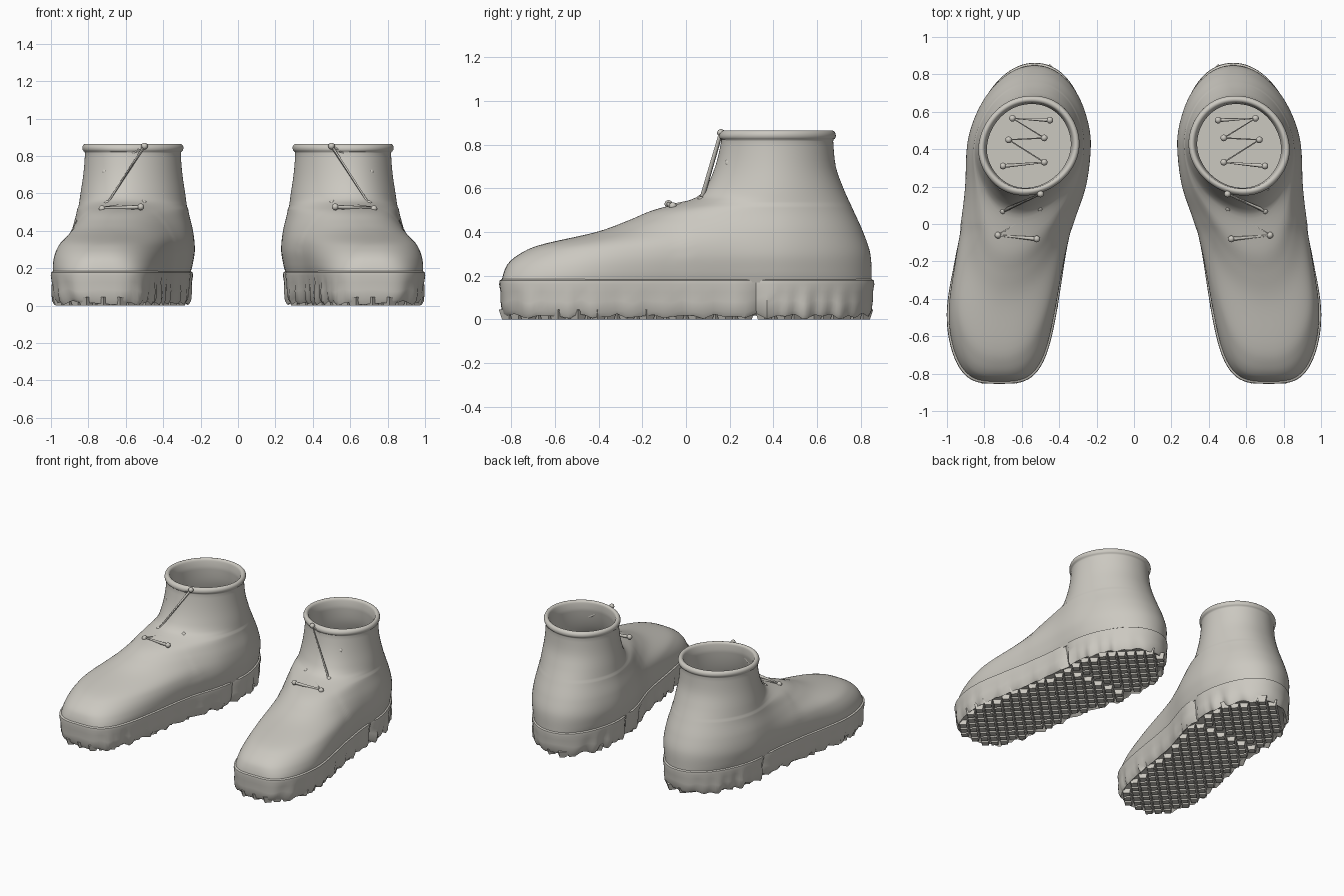
import bpy, bmesh
from math import sin, cos, pi, radians
from mathutils import Vector, Matrix

if "Cube" in bpy.data.objects:
    bpy.data.objects.remove(bpy.data.objects["Cube"])

leather = bpy.data.materials.new("warm_grey")
leather.use_nodes = True
GREY = (0.6, 0.58, 0.53, 1)
leather.diffuse_color = GREY
leather.node_tree.nodes["Principled BSDF"].inputs["Base Color"].default_value = GREY

SIDES = (("left", 1), ("right", -1))
N = 160       # points around each section
MID = 0.42    # y of the ankle axis


def curve_through(points):
    """Smooth function through a few (key, value) pairs."""
    def slope(i):
        a, b = points[max(i - 1, 0)], points[min(i + 1, len(points) - 1)]
        return (b[1] - a[1]) / (b[0] - a[0])

    def value(t):
        t = min(max(t, points[0][0]), points[-1][0])
        i = 0
        while i < len(points) - 2 and t > points[i + 1][0]:
            i += 1
        (a, va), (b, vb) = points[i], points[i + 1]
        h = b - a
        u = (t - a) / h
        s = u * u * (3 - 2 * u)
        return (va + (vb - va) * s + h * slope(i) * u * (1 - u) ** 2
                - h * slope(i + 1) * u * u * (1 - u))
    return value


# Profiles by height
front_y = curve_through([(.17, -.845), (.22, -.832), (.26, -.81), (.3, -.76), (.34, -.67), (.4, -.41),
                         (.45, -.27), (.5, -.15), (.535, -.02), (.56, .05), (.62, .1), (.72, .14), (.86, .17)])
back_y = curve_through([(.17, .85), (.3, .843), (.4, .81), (.5, .765), (.6, .72), (.7, .685), (.86, .67)])
width_scale = curve_through([(.17, .925), (.22, .965), (.3, 1), (.4, .97), (.5, .9), (.6, .855),
                             (.7, .81), (.8, .785), (.87, .785)])
toe_power = curve_through([(.17, 3.6), (.3, 2.6), (.5, 2), (.9, 2)])

# Plan of the foot by y
centre_x = curve_through([(-.85, .72), (-.5, .71), (-.2, .665), (0, .625), (.2, .58), (.4, .563), (.6, .55), (.86, .53)])
half_width = curve_through([(-.85, .345), (-.5, .335), (-.2, .31), (0, .305), (.2, .32), (.4, .327), (.6, .31), (.86, .29)])


def half_at(y, z, off=0):
    """Half width of the boot at a given y and height."""
    front = y < MID
    end = front_y(z) - off if front else back_y(z) + off
    power = toe_power(z) if front else 2.1
    r = min(abs((y - MID) / (end - MID)), 1)
    return (half_width(y) * width_scale(z) + off) * (1 - r ** power) ** (1 / power)


def ring(z, off=0):
    """Closed horizontal section, grown outwards by off."""
    points = []
    for i in range(N):
        a = 2 * pi * i / N
        reach = MID - front_y(z) + off if cos(a) > 0 else back_y(z) + off - MID
        y = MID - reach * cos(a)
        side = 1 if 0 < i < N / 2 else -1
        half = half_at(y, z, off)
        # Rear quarter panel laps over the front of the foot
        if z < .53:
            half *= 1 + .014 * min(max((y + .03) / .03, 0), 1)
        points.append(Vector((centre_x(y) + side * half, y, z)))
    return points


def finish(bm, name, side, angle):
    if side < 0:
        bmesh.ops.scale(bm, vec=(-1, 1, 1), verts=bm.verts)
    bmesh.ops.recalc_face_normals(bm, faces=bm.faces)
    mesh = bpy.data.meshes.new(name)
    bm.to_mesh(mesh)
    bm.free()
    mesh.materials.append(leather)
    obj = bpy.data.objects.new(name, mesh)
    bpy.context.collection.objects.link(obj)
    if angle:
        bpy.ops.object.select_all(action='DESELECT')
        obj.select_set(True)
        bpy.context.view_layer.objects.active = obj
        bpy.ops.object.shade_smooth_by_angle(angle=radians(angle))
    return obj


def loft(rings):
    bm = bmesh.new()
    loops = [[bm.verts.new(p) for p in r] for r in rings]
    for low, high in zip(loops, loops[1:]):
        for i in range(N):
            j = (i + 1) % N
            bm.faces.new((low[i], low[j], high[j], high[i]))
    bm.faces.new(loops[0])
    bm.faces.new(loops[-1])
    return bm


# Upper: outer skin, rolled collar, inner lining and insole
levels = [.17 + .01 * i for i in range(45)] + [.64, .67, .7, .73, .76, .79, .815]
collar = [(.843 + .022 * sin(a), .008 + .018 * cos(a) - .012)
          for a in [pi * (i / 8 - .4) for i in range(12)]]
lining = [z for z in reversed(levels) if z > .2]
upper_rings = ([ring(z) for z in levels] + [ring(z, off) for z, off in collar]
               + [ring(z, -.032) for z in lining])


# Sole: wall with a worn wavy lower edge and a heel break
def sole_ring(z, off, wear):
    points = ring(.18, off)
    for p in points:
        wave = sin(p.y * 41 + p.x * 9) + sin(p.y * 67 - p.x * 23)
        p.z = z + wear * (1 + wave / 2) * .014
        pull = .006 * wear * wave + (.022 if abs(p.y - .3) < .026 else 0)
        p.x += (centre_x(p.y) - p.x) * pull * 3
    return points


sole_rings = [sole_ring(.03, -.03, 0), sole_ring(.0, -.012, 1), sole_ring(.02, 0, 1),
              sole_ring(.07, .006, .8), sole_ring(.12, .006, .3), sole_ring(.16, .012, 0),
              sole_ring(.178, .01, 0), sole_ring(.184, .0, 0)]


def tread():
    """Staggered diamond lugs inside the sole outline."""
    bm = bmesh.new()
    step = .045
    for row in range(-19, 20):
        for col in range(4, 24):
            x, y = col * step, row * step
            if (row + col) % 2 or abs(y - .3) < .02:
                continue
            if not front_y(.18) + .03 < y < back_y(.18) - .03:
                continue
            if abs(x - centre_x(y)) > half_at(y, .18) - .035:
                continue
            bmesh.ops.create_cone(bm, cap_ends=True, segments=4, radius1=.031, radius2=.046, depth=.045,
                                  matrix=Matrix.Translation((x, y, .0225)))
    return bm


# Lace paths: over the instep and up to the collar, then crossing inside
instep = [(.52, -.08, .528), (.727, -.06, .518), (.505, .085, .548),
          (.7, .07, .545), (.5, .16, .853), (.71, .195, .715)]
inside = [(.7, .31, .56), (.48, .33, .56), (.67, .45, .56), (.48, .46, .56), (.65, .565, .56), (.45, .555, .56)]


def lace(name, path, side):
    data = bpy.data.curves.new(name, 'CURVE')
    data.dimensions = '3D'
    data.bevel_depth = .011
    data.bevel_resolution = 2
    data.use_fill_caps = True
    spline = data.splines.new('POLY')
    spline.points.add(len(path) - 1)
    for point, (x, y, z) in zip(spline.points, path):
        point.co = (x * side, y, z, 1)
    data.materials.append(leather)
    bpy.context.collection.objects.link(bpy.data.objects.new(name, data))


def knots(path):
    bm = bmesh.new()
    for p in path:
        bmesh.ops.create_uvsphere(bm, u_segments=12, v_segments=8, radius=.018,
                                  matrix=Matrix.Translation(p))
    return bm


for label, side in SIDES:
    finish(loft(upper_rings), label + "_upper", side, 50)
    finish(loft(sole_rings), label + "_sole", side, 40)
    finish(tread(), label + "_tread", side, 0)
    lace(label + "_instep_lace", instep, side)
    lace(label + "_inner_lace", inside, side)
    finish(knots(instep + inside), label + "_lace_knots", side, 60)
